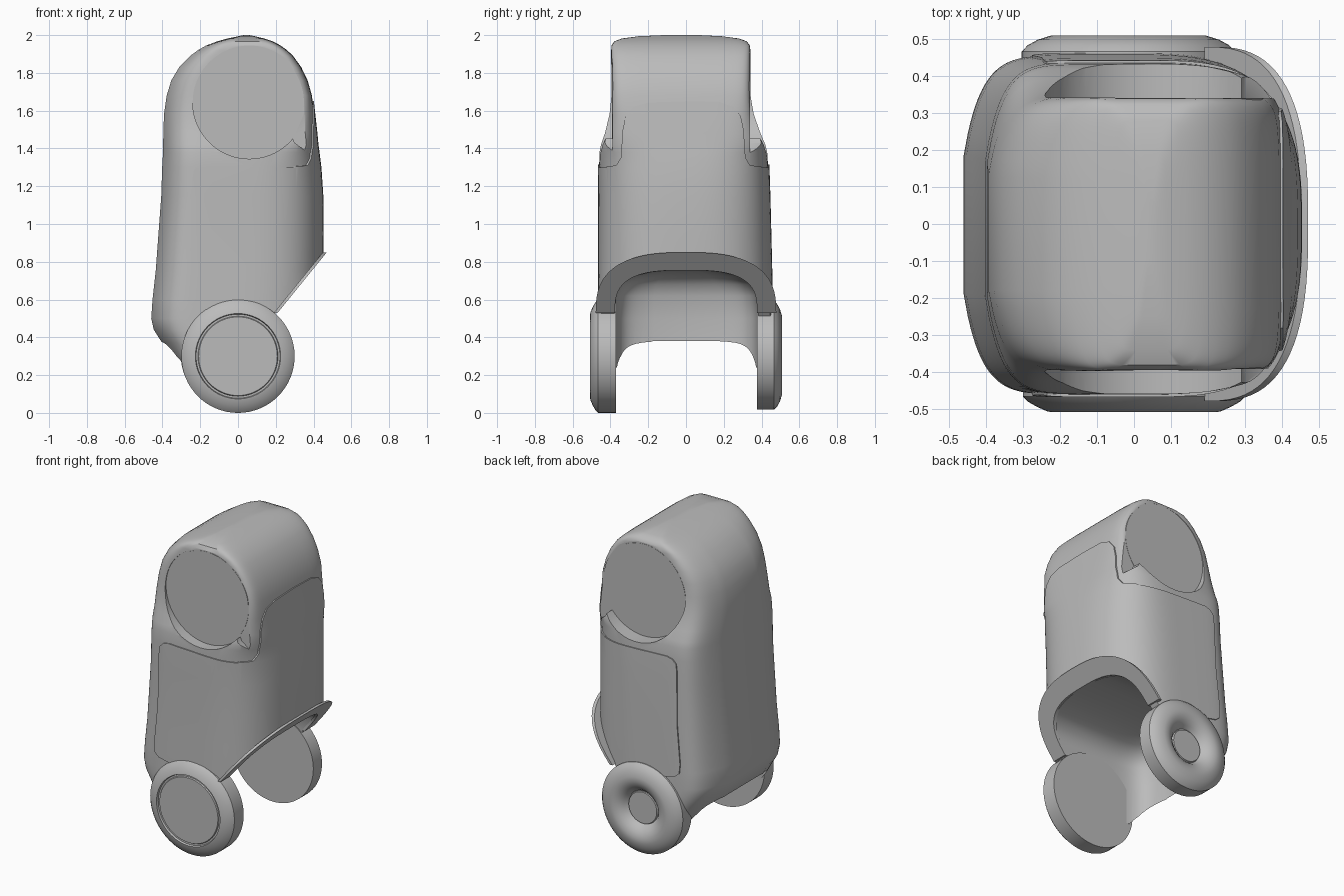
import bpy, bmesh, math

if "Cube" in bpy.data.objects:
    bpy.data.objects.remove(bpy.data.objects["Cube"])

grey = bpy.data.materials.new("plain_grey")
grey.diffuse_color = (0.5, 0.5, 0.5, 1)
grey.use_nodes = True
grey.node_tree.nodes["Principled BSDF"].inputs["Base Color"].default_value = grey.diffuse_color


def make(name, bm, helper=False):
    bmesh.ops.recalc_face_normals(bm, faces=bm.faces)
    me = bpy.data.meshes.new(name)
    bm.to_mesh(me)
    bm.free()
    ob = bpy.data.objects.new(name, me)
    bpy.context.collection.objects.link(ob)
    me.materials.append(grey)
    ob.hide_render = helper
    return ob


def loft(name, rows, back, pad=0.0, helper=False, segs=112):
    """Stack of rounded rings: z, back, front, left, right, front squareness.
    The back half has its own squareness and a bulge along the middle."""
    bm = bmesh.new()
    rings = []
    nb, bulge = back
    for z, x0, x1, y0, y1, n in rows:
        cx, cy = (x0 + x1) / 2, (y0 + y1) / 2
        a, b = (x1 - x0) / 2 + pad, (y1 - y0) / 2 + pad
        ring = []
        for i in range(segs):
            t = 2 * math.pi * (i + 0.5) / segs
            c, s = math.cos(t), math.sin(t)
            e = 2 / (nb if c < 0 else n)
            u, v = math.copysign(abs(c) ** e, c), math.copysign(abs(s) ** e, s)
            u *= 1 - (bulge if c < 0 else 0.03) * v * v
            ring.append(bm.verts.new((cx + a * u, cy + b * v, z)))
        rings.append(ring)
    for p, q in zip(rings, rings[1:]):
        for i in range(segs):
            j = (i + 1) % segs
            bm.faces.new((p[i], p[j], q[j], q[i]))
    bm.faces.new(rings[0])
    bm.faces.new(rings[-1])
    return make(name, bm, helper)


def prism(name, pts, d0, d1, axis="y", helper=True):
    """Outline in xz pushed along y, or outline in yz pushed along x."""
    bm = bmesh.new()
    put = (lambda u, v, d: (u, d, v)) if axis == "y" else (lambda u, v, d: (d, u, v))
    lo = [bm.verts.new(put(u, v, d0)) for u, v in pts]
    hi = [bm.verts.new(put(u, v, d1)) for u, v in pts]
    bm.faces.new(lo)
    bm.faces.new(hi)
    for i in range(len(pts)):
        j = (i + 1) % len(pts)
        bm.faces.new((lo[i], lo[j], hi[j], hi[i]))
    return make(name, bm, helper)


def boolean(ob, other, op="DIFFERENCE"):
    bpy.context.view_layer.objects.active = ob
    m = ob.modifiers.new("cut", "BOOLEAN")
    m.operation, m.object, m.solver = op, other, "EXACT"
    bpy.ops.object.modifier_apply(modifier=m.name)


def lathe(name, profile, cx, cz, side, segs=64):
    """Spin (radius, distance) points round a sideways axle."""
    bm = bmesh.new()
    rings = []
    for r, d in profile:
        rings.append([bm.verts.new((cx + r * math.cos(2 * math.pi * i / segs), side * d,
                                    cz + r * math.sin(2 * math.pi * i / segs)))
                      for i in range(segs)])
    for p, q in zip(rings, rings[1:]):
        for i in range(segs):
            j = (i + 1) % segs
            bm.faces.new((p[i], p[j], q[j], q[i]))
    bm.faces.new(rings[0])
    bm.faces.new(rings[-1])
    return make(name, bm)


# Body rings from the wheels up to the crown
BODY = [
    (0.24, -.33, .44, -.45, .45, 3), (0.30, -.375, .44, -.455, .45, 3),
    (0.37, -.415, .44, -.46, .455, 3), (0.44, -.46, .44, -.46, .455, 3),
    (0.50, -.474, .44, -.46, .455, 3), (0.60, -.467, .443, -.46, .453, 3),
    (0.75, -.45, .445, -.458, .45, 3), (0.95, -.435, .447, -.458, .445, 3),
    (1.15, -.42, .445, -.458, .44, 3.1), (1.30, -.415, .435, -.46, .435, 3.4),
    (1.38, -.41, .425, -.458, .43, 4), (1.42, -.41, .42, -.45, .42, 5),
    (1.48, -.408, .415, -.43, .395, 6),
    (1.58, -.405, .405, -.408, .362, 9), (1.68, -.39, .395, -.4, .347, 12),
    (1.76, -.365, .372, -.398, .345, 12), (1.83, -.322, .338, -.398, .344, 12),
    (1.89, -.262, .294, -.397, .342, 12), (1.92, -.22, .262, -.396, .341, 11),
    (1.945, -.175, .227, -.394, .338, 10), (1.967, -.115, .185, -.38, .322, 8),
    (1.982, -.06, .14, -.34, .28, 6), (1.994, 0, .09, -.25, .19, 5),
    (2.0, .03, .06, -.12, .07, 4)]
BACK = (8, .19)
body = loft("body", BODY, BACK)
panel = loft("front_panel", BODY, BACK, pad=0.007)
core = loft("panel_core_cutter", BODY, BACK, pad=-0.002, helper=True)

# Wheel bay and slanted front opening
bay = loft("bay_cutter", [
    (-.1, -.423, 1, -.38, .385, 8), (.5, -.423, 1, -.38, .385, 8),
    (.62, -.41, 1, -.375, .375, 8), (.68, -.39, 1, -.35, .35, 6),
    (.72, -.35, 1, -.29, .29, 4), (.745, -.3, 1, -.18, .18, 4),
    (.755, -.2, .9, -.08, .08, 4)], (9, .1), helper=True)
slant = prism("slant_cutter", [(.525, .93), (.2, .53), (-.1, .16), (1, .16), (1, .93)], -1, 1)

# Round recesses on both sides of the head, each with a notch toward the front
CX, CZ, R = 0.06, 1.645, 0.3
arc = [(CX + R * math.cos(math.radians(a)), CZ + R * math.sin(math.radians(a)))
       for a in range(20, 321, 5)]
notch = arc + [(.30, 1.43), (.44, 1.325), (.46, 1.75)]
recess_left = prism("left_recess_cutter", notch, -1, -.39)
recess_right = prism("right_recess_cutter", notch, .338, 1)

# Outline of the front panel, wrapping the sides and rising up the chest
area = prism("panel_cutter", [
    (-.17, 1.315), (-.21, 1.305), (-.235, 1.28), (-.242, 1.23), (-.25, .9), (-.275, .65),
    (-.27, .59), (-.24, .565), (-.17, .55), (0, .45), (1, .45), (1, 1.3), (.2, 1.3)], -1, 1)
chest = prism("chest_cutter", [
    (-.42, 1.2), (-.42, 1.305), (-.37, 1.31), (-.345, 1.35), (-.335, 1.5), (-.32, 1.57),
    (-.28, 1.62), (-.2, 1.643), (0, 1.65), (.18, 1.645), (.25, 1.62), (.29, 1.57),
    (.305, 1.5), (.315, 1.35), (.34, 1.31), (.4, 1.305), (.4, 1.2)], .2, 1, axis="x")
boolean(area, chest, "UNION")
boolean(panel, area, "INTERSECT")
boolean(panel, core)

for part in (body, panel):
    for cutter in (bay, slant, recess_left, recess_right):
        boolean(part, cutter)

# Flat round faces that fill the head recesses, joined to the body
RF = R - .008
face_discs = prism("face_disc_filler", [
    (CX - .003 + RF * math.cos(math.tau * i / 72), CZ + RF * math.sin(math.tau * i / 72))
    for i in range(72)], -.3915, .3395)
boolean(body, face_discs, "UNION")

# Slanted lip framing the front opening
bm = bmesh.new()


def arch(a, h, n, dx, steps=40):
    verts = []
    for i in range(steps + 1):
        t = math.pi * i / steps
        c, s = math.cos(t), max(math.sin(t), 0)
        y, z = a * math.copysign(abs(c) ** (2 / n), c), .53 + h * s ** (2 / n)
        verts.append(bm.verts.new((.2 + (z - .53) * .8125 + dx, y, z)))
    return verts


loops = [arch(.478, .32, 2.7, .01), arch(.376, .225, 3, .01),
         arch(.376, .225, 3, -.01), arch(.478, .32, 2.7, -.01)]
for k in range(4):
    p, q = loops[k], loops[(k + 1) % 4]
    for i in range(len(p) - 1):
        bm.faces.new((p[i], p[i + 1], q[i + 1], q[i]))
for end in (0, -1):
    bm.faces.new([l[end] for l in loops])
lip = make("opening_lip", bm)

# Wheels: one with a flat cap and ring groove, one with a dished hub
wheel_left = lathe("left_wheel", [
    (.004, .37), (.3, .37), (.3, .465), (.285, .48), (.26, .494), (.235, .505), (.226, .507),
    (.222, .495), (.212, .495), (.208, .502), (.004, .502)], 0, .3, -1)
wheel_right = lathe("right_wheel", [
    (.004, .377), (.288, .377), (.288, .465), (.272, .482), (.245, .497), (.21, .508),
    (.18, .508), (.15, .497), (.125, .478), (.104, .45), (.1, .462), (.004, .462)],
    -.015, .305, 1)
for wheel in (wheel_left, wheel_right):
    boolean(body, wheel)

# Smooth shading with sharp edges kept
for ob in (body, panel, lip, wheel_left, wheel_right):
    bpy.ops.object.select_all(action="DESELECT")
    ob.select_set(True)
    bpy.context.view_layer.objects.active = ob
    bpy.ops.object.shade_smooth_by_angle(angle=math.radians(35))
